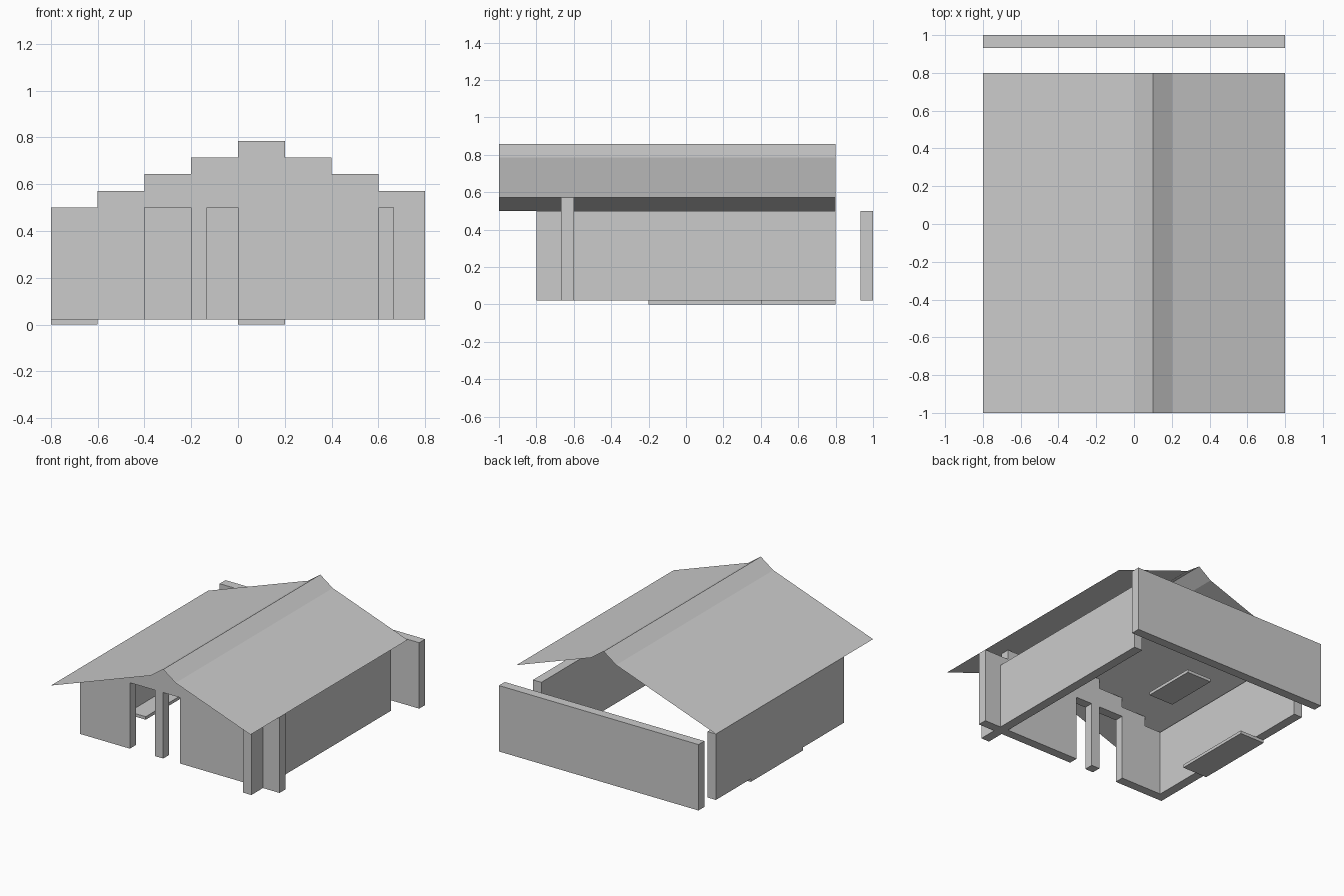
import bpy
import bmesh

cube = bpy.data.objects.get("Cube")
if cube:
    bpy.data.objects.remove(cube, do_unlink=True)

# One plain grey for the whole building
grey = bpy.data.materials.new("plain grey")
grey.use_nodes = True
COLOUR = (0.6, 0.6, 0.6, 1)
grey.diffuse_color = COLOUR
grey.node_tree.nodes["Principled BSDF"].inputs["Base Color"].default_value = COLOUR

BASE, EAVE, STEP = 0.022, 0.5, 0.0715
THICK = 0.067
FRONT, BACK = -0.667, 0.8


def finish(name, bm, recalc=True):
    if recalc:
        bmesh.ops.recalc_face_normals(bm, faces=bm.faces)
    mesh = bpy.data.meshes.new(name)
    bm.to_mesh(mesh)
    bm.free()
    mesh.materials.append(grey)
    obj = bpy.data.objects.new(name, mesh)
    bpy.context.collection.objects.link(obj)
    return obj


def box(name, x, y, z):
    bm = bmesh.new()
    bmesh.ops.create_cube(bm, size=1)
    for v in bm.verts:
        v.co = [lo + (c + 0.5) * (hi - lo) for c, (lo, hi) in zip(v.co, (x, y, z))]
    return finish(name, bm)


def extrude_profile(name, points, y0, y1):
    bm = bmesh.new()
    face = bm.faces.new([bm.verts.new((x, y0, z)) for x, z in points])
    extruded = bmesh.ops.extrude_face_region(bm, geom=[face])["geom"]
    verts = [g for g in extruded if isinstance(g, bmesh.types.BMVert)]
    bmesh.ops.translate(bm, verts=verts, vec=(0, y1 - y0, 0))
    return finish(name, bm)


# Long walls: left one is set in, back one stands free
height = (BASE, EAVE)
box("right_wall", (-0.8, -0.8 + THICK), (FRONT + THICK, BACK), height)
box("left_wall", (0.6, 0.6 + THICK), (-0.8, BACK), height)
box("back_wall", (-0.8, 0.8), (1 - THICK, 1), height)

# Front wall: stepped gable on top, two doorways open to the bottom
outline = []
for i, level in enumerate((0, 1, 2, 3, 4, 3, 2, 1)):
    x = -0.8 + 0.2 * i
    z = EAVE + STEP * level
    outline += [(x, z), (x + 0.2, z)]
outline.append((0.8, BASE))
for left, right in ((-0.133, 0), (-0.4, -0.2)):
    outline += [(right, BASE), (right, EAVE), (left, EAVE), (left, BASE)]
outline.append((-0.8, BASE))
extrude_profile("front_wall", outline, FRONT, FRONT + THICK)

# Thin ground slabs
box("inner_slab", (0, 0.2), (0.4, 0.8), (0, BASE))
box("side_slab", (-0.8, -0.6), (-0.2, 0.4), (0, BASE))

# Sheet roof with a steeper ridge cap
bm = bmesh.new()
ridge = EAVE + 4 * STEP
section = ((-0.8, EAVE), (0, ridge), (0.1, ridge + STEP), (0.2, ridge), (0.8, EAVE + STEP))
rows = [[bm.verts.new((x, y, z)) for y in (-1, BACK)] for x, z in section]
for a, b in zip(rows, rows[1:]):
    bm.faces.new((a[0], b[0], b[1], a[1]))
finish("roof", bm, recalc=False)
